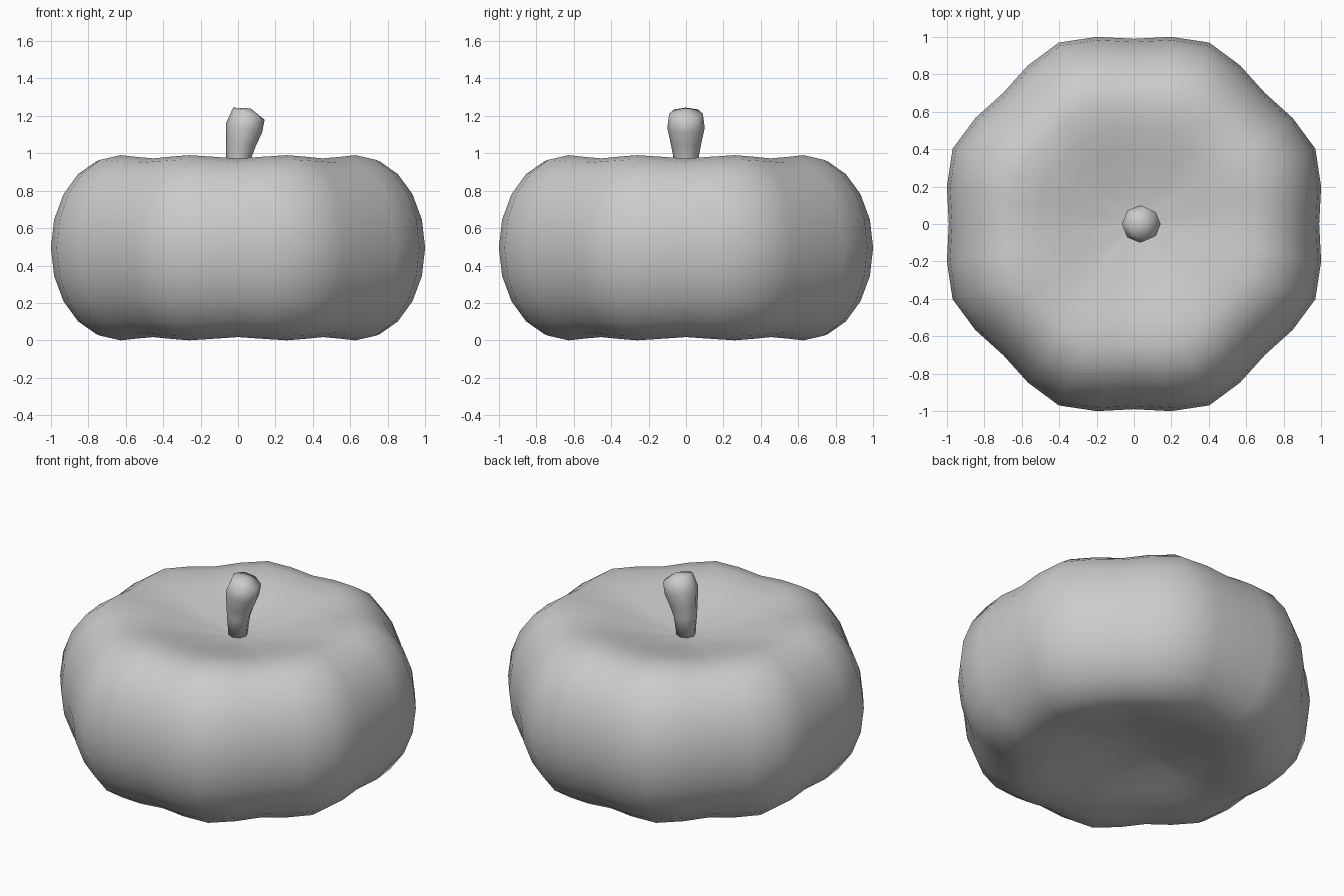
import bpy, bmesh
from math import sin, cos, pi, radians

if "Cube" in bpy.data.objects:
    bpy.data.objects.remove(bpy.data.objects["Cube"])


def loft(name, rings, bottom, top):
    """Skin rings of points and close both ends with a centre point."""
    bm = bmesh.new()
    vs = [[bm.verts.new(p) for p in ring] for ring in rings]
    n = len(vs[0])
    for a, b in zip(vs, vs[1:]):
        for i in range(n):
            j = (i + 1) % n
            bm.faces.new((a[i], a[j], b[j], b[i]))
    lo, hi = bm.verts.new(bottom), bm.verts.new(top)
    for i in range(n):
        j = (i + 1) % n
        bm.faces.new((lo, vs[0][j], vs[0][i]))
        bm.faces.new((hi, vs[-1][i], vs[-1][j]))
    bmesh.ops.recalc_face_normals(bm, faces=bm.faces)
    me = bpy.data.meshes.new(name)
    bm.to_mesh(me)
    bm.free()
    me.shade_smooth()
    ob = bpy.data.objects.new(name, me)
    bpy.context.collection.objects.link(ob)
    return ob


# Pumpkin body: ridge profile (radius, half height), mirrored about mid height
MID = 0.495
upper = [(0.68 + 0.37 * cos(radians(a)), 0.495 * sin(radians(a)))
         for a in (18, 36, 54, 72, 90)]
upper += [(0.53, 0.473), (0.39, 0.437), (0.25, 0.40), (0.12, 0.375)]
profile = [(r, -h) for r, h in reversed(upper)] + [(1.05, 0)] + upper

# Eight lobes, four segments each, with grooves every 45 degrees
rings = []
for r, h in profile:
    fade = min(1, r / 0.68)
    ring = []
    for i in range(32):
        a = 2 * pi * i / 32
        groove = (0.5 + 0.5 * cos(8 * a)) * fade
        rr = r * (1 - 0.057 * groove)
        ring.append((rr * cos(a), rr * sin(a), MID + h * (1 - 0.035 * groove)))
    rings.append(ring)
loft("pumpkin_body", rings, (0, 0, MID - 0.365), (0, 0, MID + 0.365))

# Stem: eight-sided, flaring and leaning to +x (centre x, z, radius, tilt)
stem = []
for cx, z, r, tilt in [(0, 0.855, 0.055, 0), (0.004, 0.98, 0.068, 3),
                       (0.015, 1.05, 0.081, 8), (0.032, 1.135, 0.1, 14),
                       (0.058, 1.212, 0.09, 21)]:
    t = radians(tilt)
    stem.append([(cx + r * cos(k * pi / 4) * cos(t), r * sin(k * pi / 4),
                  z - r * cos(k * pi / 4) * sin(t)) for k in range(8)])
loft("stem", stem, (0, 0, 0.855), (0.068, 0, 1.24))
